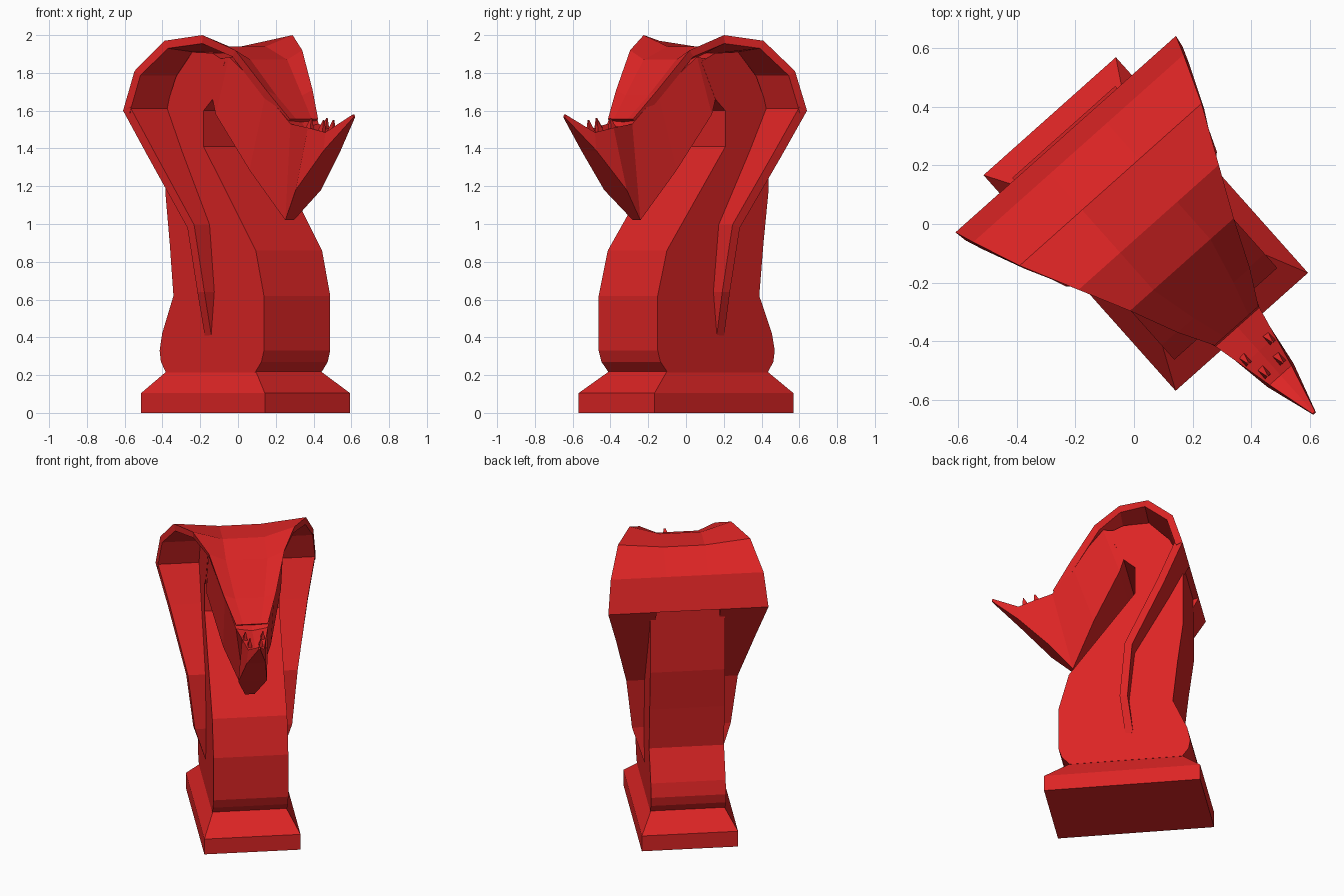
import bpy, bmesh, math
from mathutils import Matrix, Vector

if "Cube" in bpy.data.objects:
    bpy.data.objects.remove(bpy.data.objects["Cube"])

# Local frame: x = forward (snout), y = sideways, z = up; the piece is turned on its base
PLACE = Matrix.Translation((0.04, 0, 0)) @ Matrix.Rotation(math.radians(-48.3), 4, 'Z')
red = bpy.data.materials.new("red")
red.diffuse_color = (0.72, 0.018, 0.018, 1)
red.use_nodes = True
red.node_tree.nodes["Principled BSDF"].inputs["Base Color"].default_value = red.diffuse_color


def finish(bm, name):
    bmesh.ops.remove_doubles(bm, verts=bm.verts, dist=1e-5)
    bmesh.ops.recalc_face_normals(bm, faces=bm.faces)
    big = [f for f in bm.faces if len(f.verts) > 4]
    bmesh.ops.triangulate(bm, faces=big)
    me = bpy.data.meshes.new(name)
    bm.to_mesh(me)
    bm.free()
    me.materials.append(red)
    ob = bpy.data.objects.new(name, me)
    ob.matrix_world = PLACE
    bpy.context.collection.objects.link(ob)


def loft(name, rings):
    """Closed skin through rings that have equal point counts."""
    bm = bmesh.new()
    vs = [[bm.verts.new(p) for p in r] for r in rings]
    n = len(rings[0])
    for a, b in zip(vs, vs[1:]):
        for i in range(n):
            j = (i + 1) % n
            bm.faces.new((a[i], a[j], b[j], b[i]))
    bm.faces.new(vs[0])
    bm.faces.new(vs[-1][::-1])
    finish(bm, name)


def rect(u0, u1, w, z):
    return [(u0, -w, z), (u1, -w, z), (u1, w, z), (u0, w, z)]


# Plinth: slab with sloped top
loft("plinth", [rect(-.492, .492, .302, 0), rect(-.492, .492, .302, .105),
                rect(-.37, .34, .23, .22)])

# Neck and skull core: side profile extruded across
profile = [(.34, .215), (.39, .27), (.41, .33), (.41, .62), (.345, .86), (-.07, 1.41),
           (-.07, 1.6), (0, 1.66), (.1, 1.86), (0, 1.905), (-.16, 1.91), (-.29, 1.78),
           (-.375, 1.6), (-.375, 1.17), (-.34, .9), (-.31, .62), (-.40, .42),
           (-.42, .33), (-.41, .27), (-.37, .215)]
loft("neck", [[(u, s * .235, z) for u, z in profile] for s in (-1, 1)])

# Head: sections from the jaw hinge to the chin tip
# (top u, top z, top half width, bottom u, bottom z, bottom half width)
sections = [(-.02, 1.86, .234, -.0, 1.66, .234),
            (.13, 1.885, .234, .025, 1.58, .234),
            (.335, 1.69, .155, .2, 1.285, .15),
            (.47, 1.53, .10, .35, 1.02, .03),
            (.58, 1.51, .075, .50, 1.18, .09),
            (.69, 1.485, .05, .69, 1.39, .06),
            (.86, 1.58, .006, .865, 1.565, .006)]
loft("head", [[(tu, -tw, tz), (tu, 0, tz - .035 * min(1, tw * 5)), (tu, tw, tz),
               (bu, bw, bz), (bu, -bw, bz)] for tu, tz, tw, bu, bz, bw in sections])

# Teeth: small spikes along the mouth
for k, (u, z, h) in enumerate([(.575, 1.49, .07), (.65, 1.475, .075)]):
    for s in (-1, 1):
        y = s * (.055 - .02 * k)
        loft("tooth", [[(u - .035, y - .015, z), (u + .015, y - .015, z),
                        (u + .015, y + .015, z), (u - .035, y + .015, z)],
                       [(u + .008, y - .003, z + h), (u + .014, y - .003, z + h),
                        (u + .014, y + .003, z + h), (u + .008, y + .003, z + h)]])


def band(name, path, columns, thick):
    """Thick sheet along a side-view path; columns(h, dip) gives (y, drop) pairs."""
    rings = []
    for i, (u, z, h, dip) in enumerate(path):
        a, b = path[max(i - 1, 0)], path[min(i + 1, len(path) - 1)]
        t = Vector((b[0] - a[0], b[1] - a[1])).normalized()
        n = Vector((t.y, -t.x)) * thick
        cols = columns(h, dip)
        outer = [(u, y, z - d) for y, d in cols]
        inner = [(u + n.x, y * .985, z - d + n.y) for y, d in reversed(cols)]
        rings.append(outer + inner)
    loft(name, rings)


# Hood: arched sheet, wide at the back and narrowing to the nose, sunk in the middle
hood = [(-.41, 1.6, .503, 0), (-.345, 1.81, .48, 0), (-.18, 1.97, .415, .03),
        (.015, 2.0, .32, .06), (.185, 1.92, .237, .05), (.348, 1.71, .165, .03),
        (.465, 1.555, .10, .0)]
band("hood", hood, lambda h, d: [(-h, 0), (-min(.13, h * .55), d),
                                 (min(.13, h * .55), d), (h, 0)], .045)

# Side lappets: tapering straps from the hood down the neck
lappet = [(-.06, .41, .236, 0), (-.035, .64, .31, 0), (-.07, .98, .35, 0),
          (-.285, 1.36, .44, 0), (-.41, 1.6, .503, 0)]
for s, side in ((-1, "left"), (1, "right")):
    band(side + "_lappet", lappet, lambda h, d: [(s * .2, 0), (s * h, 0)], .05)
